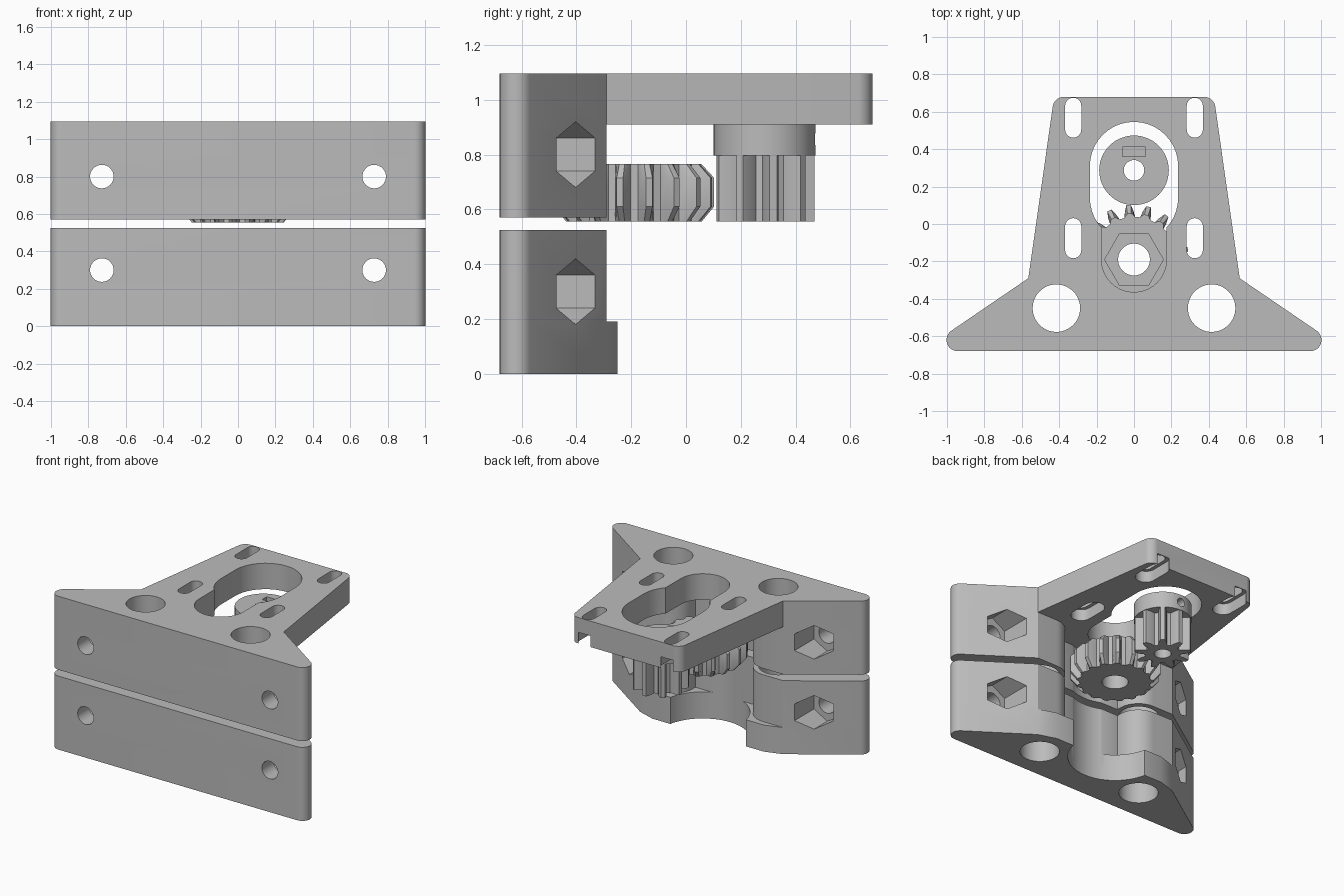
import bpy
import bmesh
from math import sin, cos, pi, tau
from mathutils import Vector

if "Cube" in bpy.data.objects:
    bpy.data.objects.remove(bpy.data.objects["Cube"])

grey = bpy.data.materials.new("plain_grey")
grey.use_nodes = True
GREY = (0.5, 0.5, 0.5, 1)
grey.diffuse_color = GREY
grey.node_tree.nodes["Principled BSDF"].inputs["Base Color"].default_value = GREY


def loft(name, rings):
    """Closed solid through a stack of equal-length point rings."""
    bm = bmesh.new()
    loops = [[bm.verts.new(p) for p in ring] for ring in rings]
    n = len(loops[0])
    for low, high in zip(loops, loops[1:]):
        for i in range(n):
            j = (i + 1) % n
            bm.faces.new((low[i], low[j], high[j], high[i]))
    bm.faces.new(loops[0][::-1])
    bm.faces.new(loops[-1])
    bmesh.ops.recalc_face_normals(bm, faces=bm.faces)
    mesh = bpy.data.meshes.new(name)
    bm.to_mesh(mesh)
    bm.free()
    mesh.materials.append(grey)
    ob = bpy.data.objects.new(name, mesh)
    bpy.context.collection.objects.link(ob)
    return ob


def prism(name, pts, z0, z1):
    return loft(name, [[(x, y, z) for x, y in pts] for z in (z0, z1)])


def circle(x, y, r, n=48, start=0):
    return [(x + r * cos(start + tau * i / n), y + r * sin(start + tau * i / n)) for i in range(n)]


def slot(x, y0, y1, r, n=20):
    ends = [(y1, 0), (y0, pi)]
    return [(x + r * cos(a + pi * i / n), y + r * sin(a + pi * i / n))
            for y, a in ends for i in range(n + 1)]


def along_y(name, pts, y0, y1):
    return loft(name, [[(x, y, z) for x, z in pts] for y in (y0, y1)])


def mirrored_outline(half):
    """Outline from (x, y, fillet radius) corners on the +x side, mirrored to -x."""
    corners = half + [(-x, y, r) for x, y, r in reversed(half)]
    pts = []
    for i, (x, y, r) in enumerate(corners):
        p = Vector((x, y))
        if r == 0:
            pts.append((x, y))
            continue
        a = (Vector(corners[i - 1][:2]) - p).normalized()
        b = (Vector(corners[(i + 1) % len(corners)][:2]) - p).normalized()
        half_angle = a.angle(b) / 2
        centre = p + (a + b).normalized() * (r / sin(half_angle))
        reach = r * cos(half_angle) / sin(half_angle)
        u, v = p + a * reach - centre, p + b * reach - centre
        sweep = u.angle(v)
        for k in range(13):
            t = k / 12
            q = centre + (u * sin((1 - t) * sweep) + v * sin(t * sweep)) / sin(sweep)
            pts.append(tuple(q))
    return pts


def boolean(ob, tools, operation="DIFFERENCE"):
    bpy.context.view_layer.objects.active = ob
    for tool in tools:
        tool.hide_render = True
        mod = ob.modifiers.new("bool", "BOOLEAN")
        mod.operation = operation
        mod.solver = "EXACT"
        mod.object = tool
        bpy.ops.object.modifier_apply(modifier=mod.name)
        bpy.data.objects.remove(tool)


def finish(ob, angle=0.5):
    bpy.ops.object.select_all(action="DESELECT")
    ob.select_set(True)
    bpy.context.view_layer.objects.active = ob
    bpy.ops.object.shade_smooth_by_angle(angle=angle)


ROD = (0.415, -0.45)
GEAR_Y, PINION_Y = -0.19, 0.287
TIP = (1.137, -0.68, 0.06)
ELBOW = (0.565, -0.29, 0)

# Wedge body with rounded rod housings, shared by both brackets
wedge = mirrored_outline([TIP, ELBOW, (0.255, -0.29, 0.15), (0.255, -0.47, 0)])
# Low lip behind the lower bracket
lip = mirrored_outline([TIP, ELBOW, (0.44, -0.25, 0), (0.29, -0.25, 0)])
# Motor plate on the upper bracket
plate = mirrored_outline([TIP, ELBOW, (0.427, 0.68, 0.06)])


def bracket_cuts(bolt_z, z0, z1):
    cuts = [prism("gear_pocket", circle(0, GEAR_Y, 0.305, 64), z0 - 0.1, z1)]
    for s in (-1, 1):
        cuts.append(prism("rod_bore", circle(s * ROD[0], ROD[1], 0.127), z0 - 0.1, z0 + 0.7))
        cuts.append(along_y("bolt_bore", circle(s * 0.728, bolt_z, 0.063, 32), -0.8, -0.1))
        cuts.append(along_y("nut_trap", circle(s * 0.73, bolt_z, 0.12, 6, pi / 2), -0.55, -0.1))
    return cuts


# Lower bracket
lower = prism("lower_bracket", wedge, 0, 0.525)
boolean(lower, [prism("lip", lip, 0, 0.19)], "UNION")
boolean(lower, bracket_cuts(0.30, 0, 0.7))
finish(lower)

# Upper bracket with motor plate
upper = prism("upper_bracket", wedge, 0.57, 1.095)
boolean(upper, [prism("plate", plate, 0.91, 1.095)], "UNION")
cuts = bracket_cuts(0.80, 0.57, 0.91)
cuts.append(prism("motor_window", slot(0, 0.14, 0.31, 0.236), 0.8, 1.2))
cuts.append(prism("gear_window", slot(0, GEAR_Y, 0.1, 0.174), 0.8, 1.2))
for s in (-1, 1):
    for y0, y1 in ((0.505, 0.632), (-0.14, -0.012)):
        cuts.append(prism("screw_slot", slot(s * 0.325, y0, y1, 0.043), 0.8, 1.2))
        cuts.append(prism("head_slot", slot(s * 0.325, y0, y1, 0.068), 0.8, 0.99))
boolean(upper, cuts)
finish(upper)


def gear_ring(y, z, teeth, root, tip, phase):
    """One cross-section of a spur gear with tapered teeth."""
    pts = []
    for i in range(teeth):
        for offset, r in ((-0.34, root), (-0.24, (root + tip) / 2), (-0.11, tip),
                          (0.11, tip), (0.24, (root + tip) / 2), (0.34, root)):
            a = phase + tau * (i + offset) / teeth
            pts.append((r * cos(a), y + r * sin(a), z))
    return pts


# Large driven gear with chamfered teeth, nut recess and bore
levels = [(0.555, 0.247), (0.61, 0.293), (0.715, 0.293), (0.765, 0.247)]
gear = loft("large_gear", [gear_ring(GEAR_Y, z, 17, 0.228, tip, pi / 2 + 0.1) for z, tip in levels])
boolean(gear, [prism("bore", circle(0, GEAR_Y, 0.085), 0.4, 0.9),
               prism("nut_recess", circle(0, GEAR_Y, 0.157, 6), 0.66, 0.9)])
finish(gear)

# Small pinion with clamping collar, nut slot and set screw bore
pinion = loft("pinion", [gear_ring(PINION_Y, z, 9, 0.115, 0.183, -pi / 2 + 0.35) for z in (0.555, 0.8)])
boolean(pinion, [prism("collar", circle(0, PINION_Y, 0.186, 64), 0.797, 0.91)], "UNION")
boolean(pinion, [prism("shaft_bore", circle(0, PINION_Y, 0.055, 32), 0.4, 1),
                 prism("nut_slot", [(-0.062, 0.36), (0.062, 0.36), (0.062, 0.412), (-0.062, 0.412)], 0.81, 1),
                 along_y("set_screw_bore", circle(0, 0.855, 0.03, 24), PINION_Y, 0.6)])
finish(pinion)
